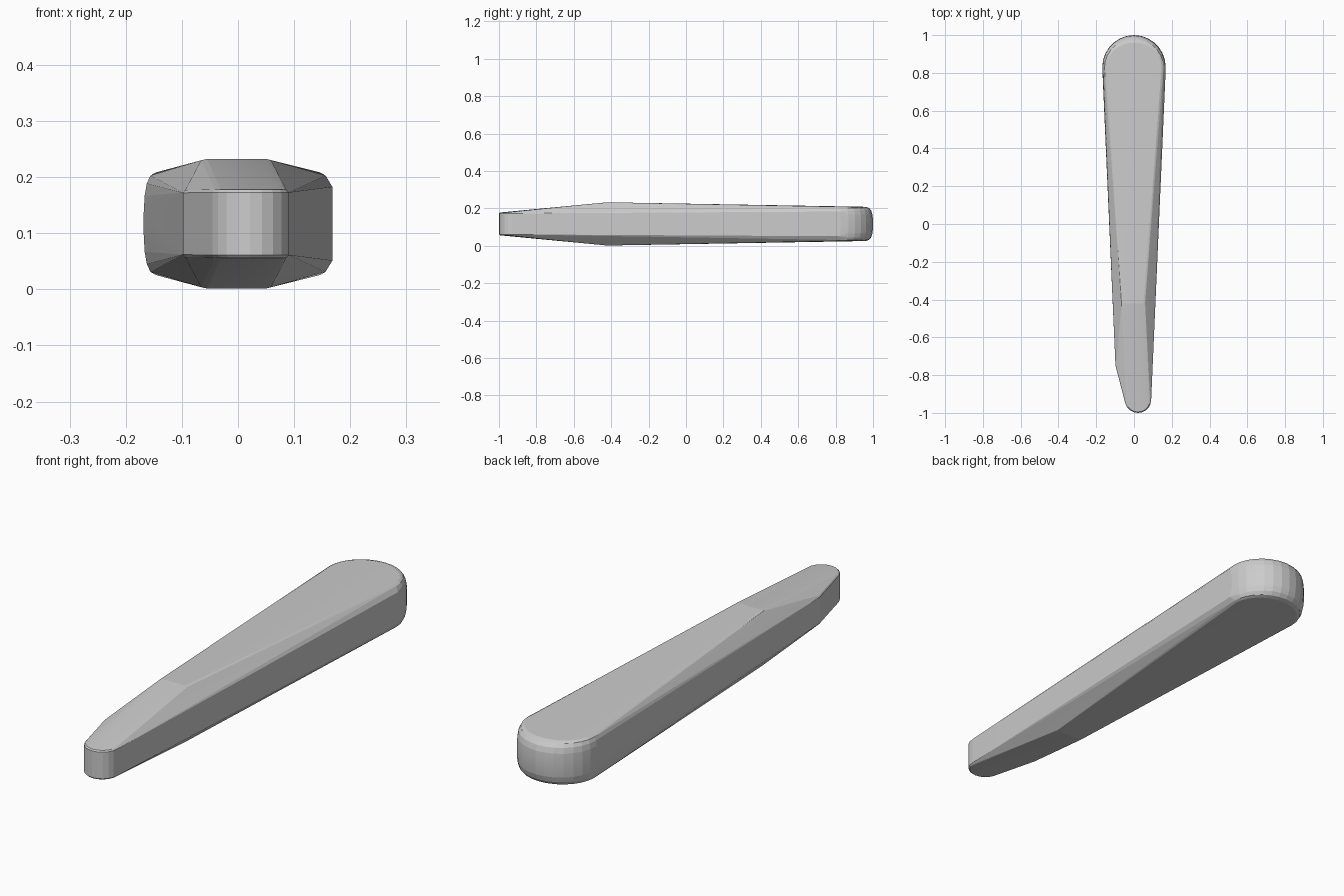
import bpy, bmesh
from math import sin, cos, pi

if "Cube" in bpy.data.objects:
    bpy.data.objects.remove(bpy.data.objects["Cube"])

MID = 0.117          # height of the horizontal symmetry plane
pts = []


def both(x, y, h):
    """Point mirrored above and below the middle plane."""
    pts.append((x, y, MID + h))
    pts.append((x, y, MID - h))


def arc(cx, cy, rx, ry, h, a0, a1, n):
    for i in range(n + 1):
        a = a0 + (a1 - a0) * i / n
        both(cx + rx * cos(a), cy + ry * sin(a), h)


# broad rounded butt: stacked rings with a softened rim
for inset, h in ((0, 0.02), (0.003, 0.05), (0.010, 0.072),
                 (0.022, 0.086), (0.040, 0.0915)):
    arc(0, 0.83, 0.168 - inset * 0.55, 0.17 - inset, h, 0, pi, 14)

# straight right wall at the butt
both(0.168, 0.82, 0.066)

# thickest ridge of the top and bottom, and its soft edges
for x in (-0.055, 0.050):
    both(x, -0.42, 0.1155)
both(-0.066, -0.42, 0.113)
both(0.059, -0.42, 0.113)

# left shoulder where the blade narrows toward the tip
both(-0.098, -0.75, 0.055)
both(-0.094, -0.75, 0.060)

# narrow rounded tip with a tiny rim chamfer
for inset, h in ((0, 0.056), (0.005, 0.061)):
    arc(0.021, -0.93, 0.070 - inset, 0.070 - inset, h, -pi, 0, 10)

bm = bmesh.new()
for p in pts:
    bm.verts.new(p)
res = bmesh.ops.convex_hull(bm, input=bm.verts)
loose = [v for v in bm.verts if not v.link_faces]
bmesh.ops.delete(bm, geom=loose, context='VERTS')
bmesh.ops.recalc_face_normals(bm, faces=bm.faces)
mesh = bpy.data.meshes.new("tapered_handle")
bm.to_mesh(mesh)
bm.free()
handle = bpy.data.objects.new("tapered_handle", mesh)
bpy.context.collection.objects.link(handle)

# smooth only the very shallow facets
bpy.context.view_layer.objects.active = handle
handle.select_set(True)
bpy.ops.object.shade_smooth_by_angle(angle=0.1)
